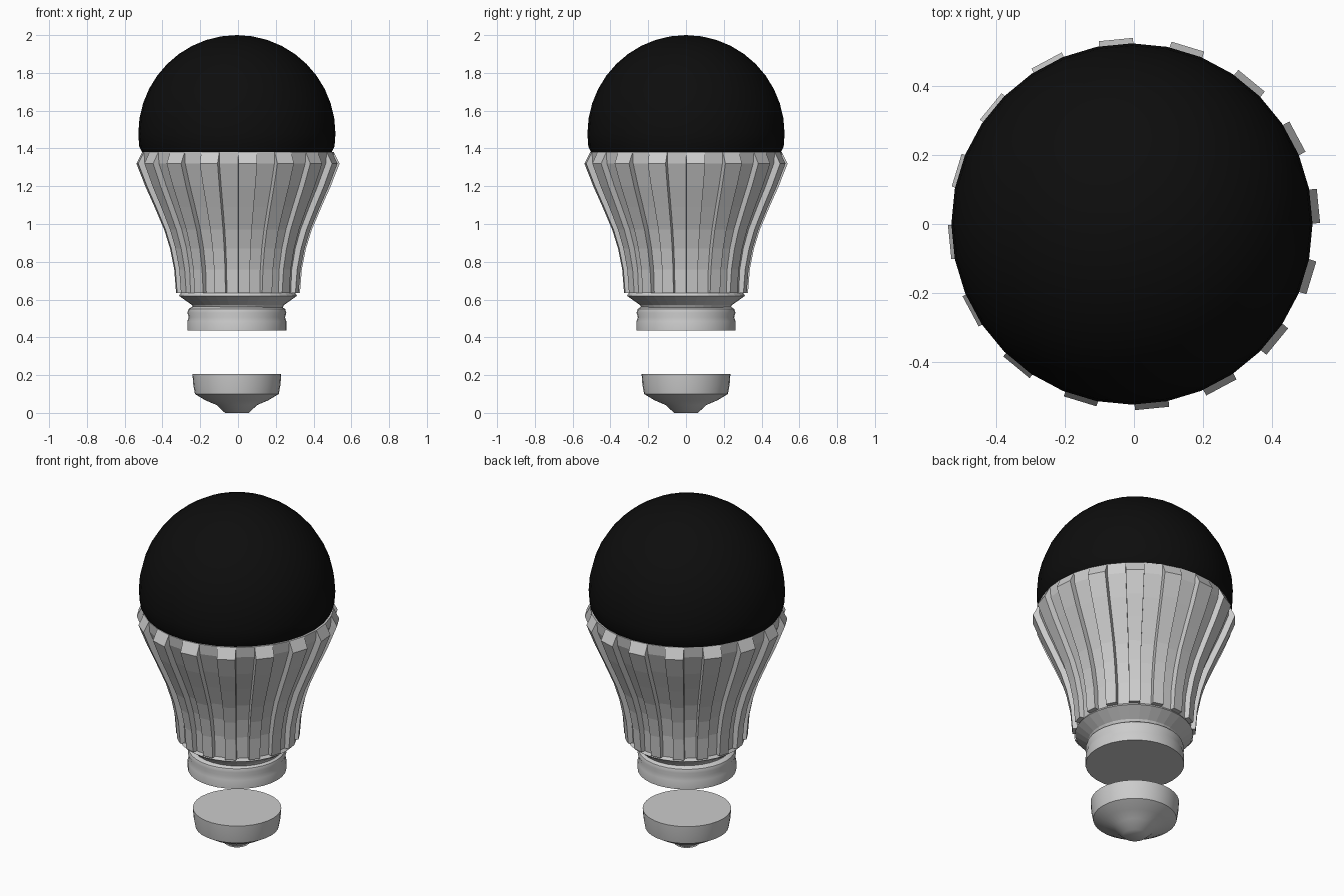
import bpy, bmesh, math
from mathutils import Vector

if "Cube" in bpy.data.objects:
    bpy.data.objects.remove(bpy.data.objects["Cube"])

SIDES = 32
OFF = -0.006  # turned parts sit slightly off the finned shell


def finish(bm, name, smooth=None):
    bmesh.ops.remove_doubles(bm, verts=bm.verts, dist=1e-5)
    bmesh.ops.recalc_face_normals(bm, faces=bm.faces)
    me = bpy.data.meshes.new(name)
    bm.to_mesh(me)
    bm.free()
    ob = bpy.data.objects.new(name, me)
    bpy.context.collection.objects.link(ob)
    if smooth:
        bpy.ops.object.select_all(action='DESELECT')
        ob.select_set(True)
        bpy.context.view_layer.objects.active = ob
        bpy.ops.object.shade_smooth_by_angle(angle=math.radians(smooth))
    return ob


def point(r, i, z):
    a = 2 * math.pi * i / SIDES
    return Vector((r * math.cos(a), r * math.sin(a), z))


def lathe(name, profile, smooth=None, x=0.0):
    """Turn an (r, z) profile round z and cap both ends."""
    bm = bmesh.new()
    rings = [[bm.verts.new(point(r, i, z)) for i in range(SIDES)] for r, z in profile]
    for a, b in zip(rings, rings[1:]):
        for i in range(SIDES):
            j = (i + 1) % SIDES
            bm.faces.new((a[i], a[j], b[j], b[i]))
    bm.faces.new(rings[0])
    bm.faces.new(rings[-1])
    ob = finish(bm, name, smooth)
    ob.location.x = x
    return ob


# Heat sink shell: (radius, z, fin depth)
shell = [(0.302, 0.635, 0.026), (0.308, 0.76, 0.030), (0.328, 0.87, 0.032),
         (0.358, 0.97, 0.033), (0.408, 1.09, 0.034), (0.456, 1.20, 0.035),
         (0.503, 1.32, 0.035), (0.508, 1.38, 0.0)]
neck = [(0.235, 0.555), (0.245, 0.572), (0.313, 0.62), (0.302, 0.635)]
lathe("heat_sink", neck + [(r, z) for r, z, d in shell[1:]])

# Fins raised on every second facet
bm = bmesh.new()
for k in range(0, SIDES, 2):
    normal = point(1, k + 0.5, 0)
    rows = []
    for r, z, d in shell:
        a, b = point(r, k, z), point(r, k + 1, z)
        rows.append([bm.verts.new(p) for p in (a, a + normal * d, b + normal * d, b)])
    for lo, hi in zip(rows, rows[1:]):
        for i in range(3):
            bm.faces.new((lo[i], lo[i + 1], hi[i + 1], hi[i]))
    bm.faces.new(rows[0])
bmesh.ops.dissolve_degenerate(bm, edges=bm.edges, dist=1e-5)
finish(bm, "cooling_fins")

# Black dome
R, CZ = 0.522, 1.478
arc = [(R * math.cos(math.radians(t)), CZ + R * math.sin(math.radians(t)))
       for t in [0, 9, 18, 27, 36, 45, 54, 63, 72, 81, 89.9]]
dome = lathe("dome", [(0.502, 1.38), (0.517, 1.41)] + arc, 40, OFF)
black = bpy.data.materials.new("dome_black")
black.diffuse_color = (0.004, 0.004, 0.004, 1)
black.use_nodes = True
black.node_tree.nodes["Principled BSDF"].inputs["Base Color"].default_value = black.diffuse_color
dome.data.materials.append(black)

# Base collar with a shallow groove
lathe("base_collar", [(0.262, 0.435), (0.262, 0.485), (0.255, 0.507), (0.262, 0.53),
                      (0.256, 0.55), (0.235, 0.563)], 40, OFF)

# Separate bottom contact
lathe("bottom_contact", [(0.063, 0.0), (0.108, 0.042), (0.165, 0.066), (0.222, 0.10),
                         (0.231, 0.15), (0.235, 0.205)], 45, OFF)
